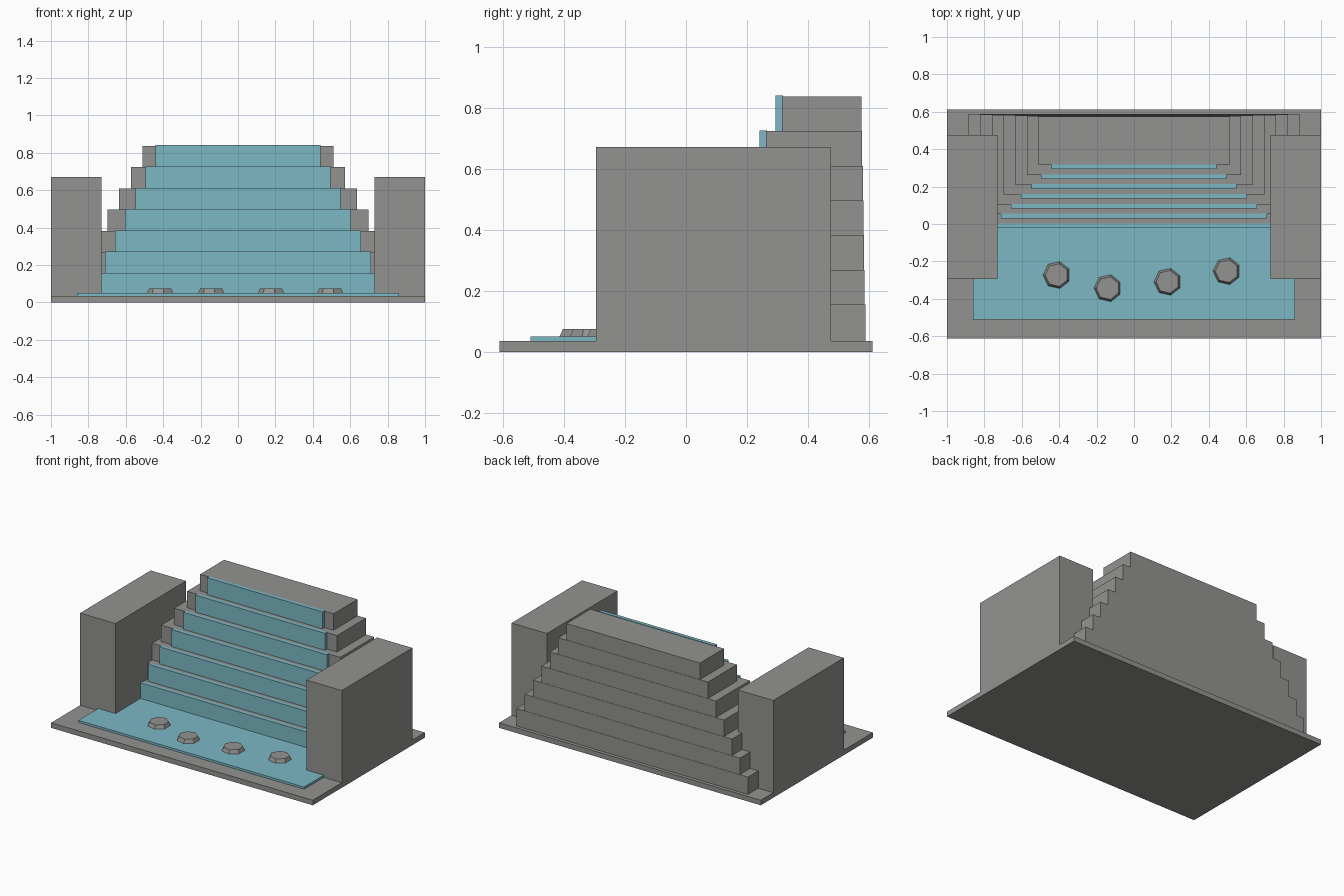
import bpy, bmesh
from mathutils import Matrix, Vector

cube = bpy.data.objects.get("Cube")
if cube:
    bpy.data.objects.remove(cube, do_unlink=True)


def make_material(name, rgb):
    mat = bpy.data.materials.new(name)
    mat.use_nodes = True
    mat.diffuse_color = (*rgb, 1)
    mat.node_tree.nodes["Principled BSDF"].inputs["Base Color"].default_value = (*rgb, 1)
    return mat


stone = make_material("grey stone", (0.29, 0.29, 0.28))
water = make_material("pale blue water", (0.2, 0.48, 0.56))


def add_object(name, bm, mat):
    mesh = bpy.data.meshes.new(name)
    bm.to_mesh(mesh)
    bm.free()
    mesh.materials.append(mat)
    obj = bpy.data.objects.new(name, mesh)
    bpy.context.collection.objects.link(obj)
    return obj


def box(name, low, high, mat):
    low, high = Vector(low), Vector(high)
    bm = bmesh.new()
    bmesh.ops.create_cube(bm, size=1, matrix=Matrix.Translation((low + high) / 2)
                          @ Matrix.Diagonal((*(high - low), 1)))
    return add_object(name, bm, mat)


def rock(name, x, y):
    bm = bmesh.new()
    bmesh.ops.create_cone(bm, cap_ends=True, segments=7, radius1=0.076, radius2=0.062,
                          depth=0.03, matrix=Matrix.Translation((x, y, 0.06)))
    # Turn one corner of the rock towards +x
    corner = max((v.co.xy - Vector((x, y)) for v in bm.verts), key=lambda d: d.x)
    bmesh.ops.rotate(bm, verts=bm.verts, cent=(x, y, 0),
                     matrix=Matrix.Rotation(-Vector((corner.x, corner.y, 0)).xy.angle_signed(
                         Vector((1, 0))) * -1, 3, 'Z') if abs(corner.y) > 0.001
                     else Matrix.Identity(3))
    return add_object(name, bm, stone)


# Ground slab and pool
base_top = 0.035
box("base_slab", (-1, -0.612, 0), (1, 0.612, base_top), stone)
box("pool", (-0.862, -0.51, base_top - 0.005), (0.862, 0.05, 0.05), water)

# Side walls
for side, x0, x1 in (("right", -1, -0.73), ("left", 0.73, 1)):
    box(side + "_wall", (x0, -0.295, base_top - 0.005), (x1, 0.475, 0.672), stone)

# Stepped cascade, each ledge carrying a sheet of falling water
step_bottom = base_top
for i in range(7):
    step_top = 0.155 + 0.1138 * i
    half = 0.885 - 0.0625 * i
    front = 0.0525 * i
    box(f"step_{i + 1}", (-half, front, step_bottom),
        (half, 0.588 - 0.002 * i, step_top), stone)
    fall = 0.765 - 0.054 * i
    box(f"waterfall_{i + 1}", (-fall, front - 0.022, step_bottom - 0.001),
        (fall, front + 0.003, step_top + 0.003), water)
    step_bottom = step_top

# Stepping stones in the pool
for n, (x, y) in enumerate(((-0.413, -0.273), (-0.14, -0.343), (0.18, -0.309), (0.496, -0.252))):
    rock(f"stepping_stone_{n + 1}", x, y)
